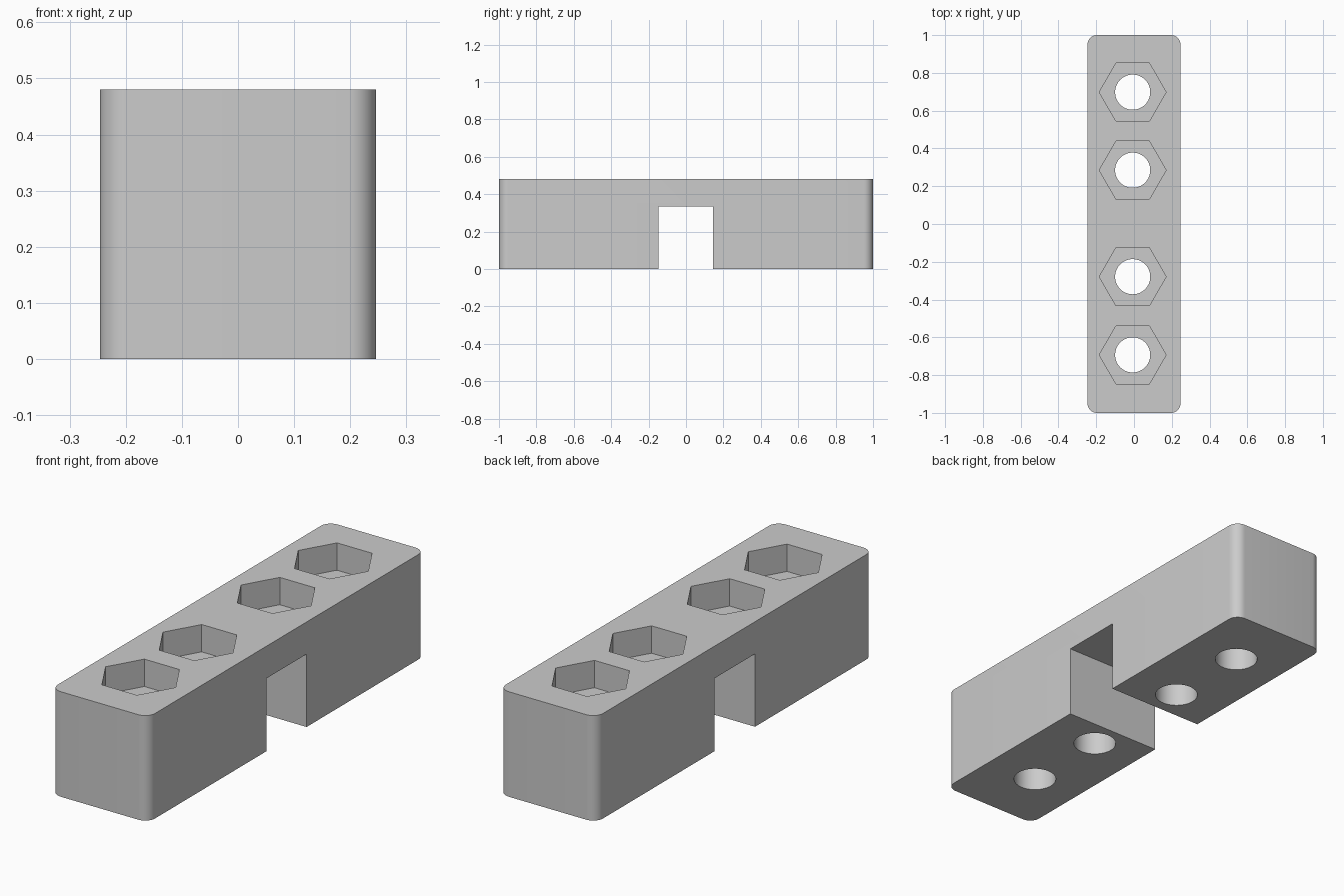
import bpy
import math

cube = bpy.data.objects.get("Cube")
if cube:
    bpy.data.objects.remove(cube, do_unlink=True)

HALF_X, HALF_Y, HEIGHT, CORNER = 0.246, 1.0, 0.48, 0.05
HOLE_X = -0.007
HOLE_YS = (-0.693, -0.279, 0.285, 0.698)
POCKET_FLOOR = 0.355

grey = bpy.data.materials.new("plain grey")
grey.use_nodes = True
colour = (0.6, 0.6, 0.6, 1)
grey.diffuse_color = colour
grey.node_tree.nodes["Principled BSDF"].inputs["Base Color"].default_value = colour


def prism(name, outline, z0, z1):
    """Extrude a counter-clockwise outline from z0 to z1."""
    n = len(outline)
    verts = [(x, y, z) for z in (z0, z1) for x, y in outline]
    faces = [tuple(reversed(range(n))), tuple(range(n, 2 * n))]
    faces += [(i, (i + 1) % n, (i + 1) % n + n, i + n) for i in range(n)]
    mesh = bpy.data.meshes.new(name)
    mesh.from_pydata(verts, [], faces)
    mesh.materials.append(grey)
    obj = bpy.data.objects.new(name, mesh)
    bpy.context.collection.objects.link(obj)
    return obj


def ring(cx, cy, radius, sides):
    steps = [math.tau * i / sides for i in range(sides)]
    return [(cx + radius * math.cos(a), cy + radius * math.sin(a)) for a in steps]


def rounded_rectangle(hx, hy, r, steps=10):
    points = []
    for k, (sx, sy) in enumerate(((1, 1), (-1, 1), (-1, -1), (1, -1))):
        for i in range(steps + 1):
            a = math.pi / 2 * (k + i / steps)
            points.append((sx * (hx - r) + r * math.cos(a), sy * (hy - r) + r * math.sin(a)))
    return points


# Block with rounded upright corners
block = prism("clamp_block", rounded_rectangle(HALF_X, HALF_Y, CORNER), 0, HEIGHT)

# Slot across the underside
slot = [(-0.5, -0.147), (0.5, -0.147), (0.5, 0.144), (-0.5, 0.144)]
cutters = [prism("slot_cutter", slot, -0.1, 0.333)]

# Bolt holes with hexagonal nut pockets
for y in HOLE_YS:
    cutters.append(prism("bolt_hole_cutter", ring(HOLE_X, y, 0.093, 64), -0.1, 0.6))
    cutters.append(prism("nut_pocket_cutter", ring(HOLE_X, y, 0.177, 6), POCKET_FLOOR, 0.6))

bpy.ops.object.select_all(action='DESELECT')
bpy.context.view_layer.objects.active = block
block.select_set(True)
for cutter in cutters:
    cut = block.modifiers.new("cut", 'BOOLEAN')
    cut.operation = 'DIFFERENCE'
    cut.solver = 'EXACT'
    cut.object = cutter
    bpy.ops.object.modifier_apply(modifier=cut.name)
    bpy.data.objects.remove(cutter, do_unlink=True)

bpy.ops.object.shade_smooth_by_angle(angle=math.radians(30))
